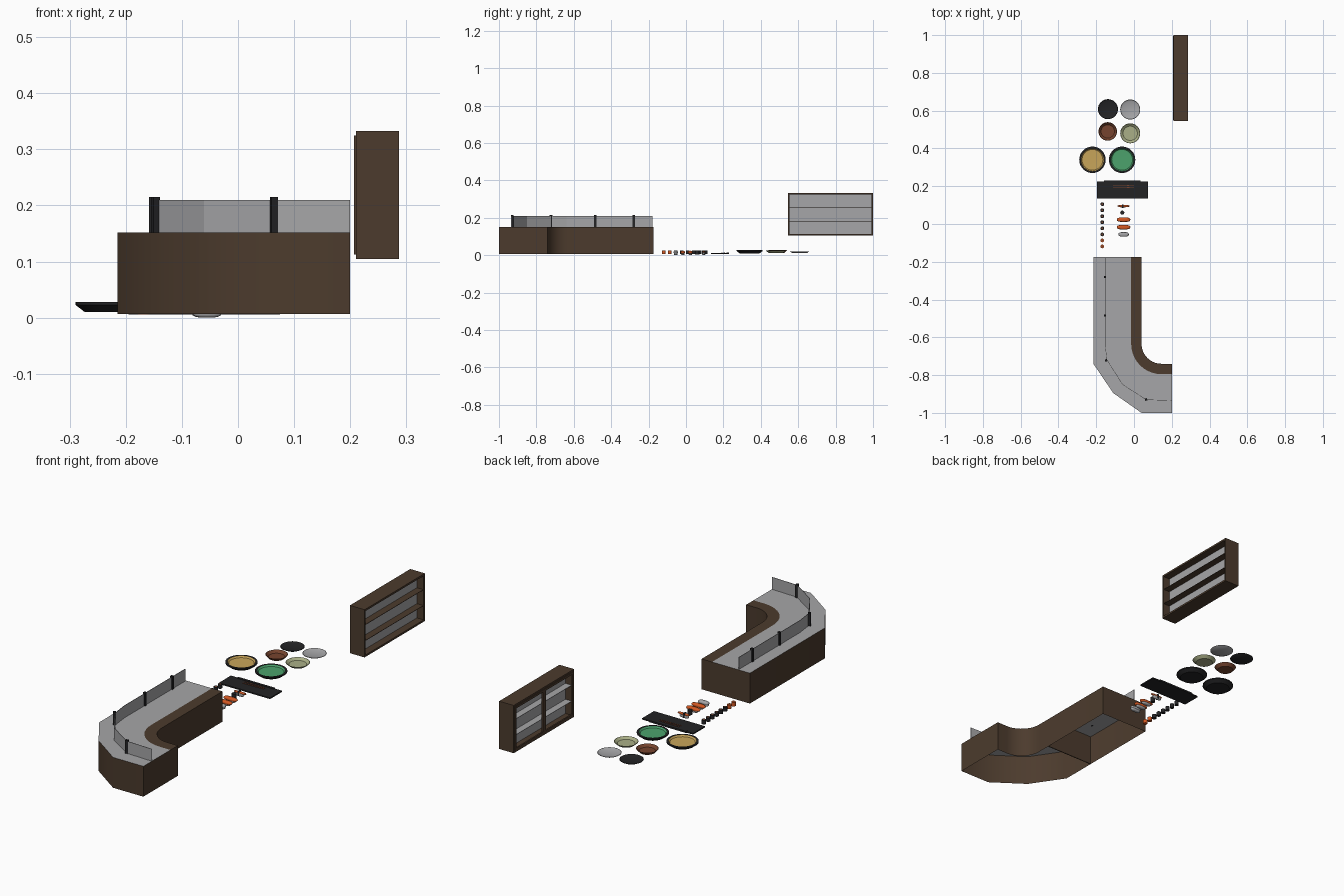
import bpy, bmesh, math
from mathutils import Matrix, Vector

if "Cube" in bpy.data.objects:
    bpy.data.objects.remove(bpy.data.objects["Cube"])


def mat(name, r, g, b):
    m = bpy.data.materials.new(name)
    lin = [((c / 255 + 0.055) / 1.055) ** 2.4 for c in (r, g, b)]
    m.diffuse_color = (*lin, 1)
    m.use_nodes = True
    m.node_tree.nodes["Principled BSDF"].inputs["Base Color"].default_value = m.diffuse_color
    return m


WOOD = mat("dark_wood", 76, 59, 45)
GREY = mat("light_grey", 166, 166, 168)
BLACK = mat("black", 35, 35, 37)
GOLD = mat("gold_glaze", 200, 165, 90)
GREEN = mat("green_glaze", 76, 162, 108)
OLIVE = mat("pale_olive", 170, 175, 135)
RUST = mat("red_brown", 118, 68, 46)
ORANGE = mat("orange", 212, 88, 34)


def finish(name, bm, mats, smooth=None):
    me = bpy.data.meshes.new(name)
    bm.to_mesh(me)
    bm.free()
    ob = bpy.data.objects.new(name, me)
    bpy.context.collection.objects.link(ob)
    for m in mats:
        me.materials.append(m)
    if smooth:
        me.shade_smooth()
        me.set_sharp_from_angle(angle=math.radians(smooth))
    return ob


def box(name, x, y, z, m, rot=0):
    """Box from (min, max) pairs, turned about its own vertical axis."""
    bm = bmesh.new()
    size = [b - a for a, b in (x, y, z)]
    mid = Vector([(a + b) / 2 for a, b in (x, y, z)])
    bmesh.ops.create_cube(bm, size=1, matrix=Matrix.Translation(mid) @
                          Matrix.Rotation(rot, 4, 'Z') @ Matrix.Diagonal((*size, 1)))
    return finish(name, bm, [m])


def lathe(name, x, y, profile, bands, mats, n=32):
    """Revolve (radius, z) points; bands gives the material slot of each segment."""
    bm = bmesh.new()
    rings = []
    for r, z in profile:
        if r == 0:
            rings.append([bm.verts.new((x, y, z))] * n)
        else:
            rings.append([bm.verts.new((x + r * math.cos(math.tau * i / n),
                                        y + r * math.sin(math.tau * i / n), z)) for i in range(n)])
    for a, b, k in zip(rings, rings[1:], bands):
        for i in range(n):
            j = (i + 1) % n
            f = bm.faces.new(list(dict.fromkeys((a[i], a[j], b[j], b[i]))))
            f.material_index = k
    bmesh.ops.recalc_face_normals(bm, faces=bm.faces)
    return finish(name, bm, mats, 35)


# --- Counter: hollow L-shaped body with a grey top and wooden inner border
Z0, Z1 = 0.007, 0.152
END = -0.175
outer = [(-0.215, END), (-0.215, -0.74), (-0.11, -0.895), (0.04, -1.0), (0.2, -1.0)]


def inner_edge(r):
    c = (0.145, -0.635)
    arc = [(c[0] + r * math.cos(a), c[1] + r * math.sin(a))
           for a in (math.pi + math.pi / 2 * i / 10 for i in range(11))]
    return [(c[0] - r, END)] + arc + [(0.2, c[1] - r)]


edge, split = inner_edge(0.105), inner_edge(0.16)
bm = bmesh.new()


def verts(points, z):
    return [bm.verts.new((px, py, z)) for px, py in points]


o_top, s_top, e_top = verts(outer, Z1), verts(split, Z1), verts(edge, Z1)
f = bm.faces.new(o_top + s_top[::-1])
f.material_index = 1
for i in range(len(edge) - 1):
    bm.faces.new((s_top[i], s_top[i + 1], e_top[i + 1], e_top[i]))
o_bot, e_bot = verts(outer, Z0), verts(edge, Z0)
for top, bot in ((o_top, o_bot), (e_top, e_bot)):
    for i in range(len(top) - 1):
        bm.faces.new((top[i], top[i + 1], bot[i + 1], bot[i]))
for k in (0, -1):
    bm.faces.new((o_top[k], s_top[k], e_top[k], e_bot[k], o_bot[k]))
bmesh.ops.recalc_face_normals(bm, faces=bm.faces)
finish("counter_body", bm, [WOOD, GREY], 40)
box("counter_partition", (-0.214, 0.039), (-0.57, -0.566), (Z0, Z1 - 0.001), WOOD)

# --- Guard screen and its posts
path = [(-0.153, -0.18), (-0.153, -0.64), (-0.143, -0.72), (-0.06, -0.85),
        (0.065, -0.93), (0.2, -0.935)]
bm = bmesh.new()
lo, hi = verts(path, Z1), verts(path, 0.21)
for i in range(len(path) - 1):
    bm.faces.new((lo[i], lo[i + 1], hi[i + 1], hi[i]))
screen = finish("guard_screen", bm, [GREY])
mod = screen.modifiers.new("thickness", 'SOLIDIFY')
mod.thickness = 0.002
mod.offset = 0
for i, (px, py, a) in enumerate([(-0.153, -0.28, 0), (-0.153, -0.485, 0),
                                 (-0.147, -0.722, 0.4), (0.064, -0.929, 0.25)]):
    box(f"screen_post_{i + 1}", (px - 0.006, px + 0.006), (py - 0.006, py + 0.006),
        (Z1, 0.215), BLACK, a)

# --- Wall cabinet: open frame, thin middle panel, shelves and door frames
X0, X1, Y0, Y1, B, T, W = 0.21, 0.287, 0.545, 1.0, 0.105, 0.333, 0.009
for nm, z in (("bottom", (B, B + W)), ("top", (T - W, T))):
    box(f"cabinet_{nm}", (X0, X1), (Y0, Y1), z, WOOD)
for nm, y in (("front_side", (Y0, Y0 + W)), ("back_side", (Y1 - W, Y1))):
    box(f"cabinet_{nm}", (X0, X1), y, (B + W, T - W), WOOD)
box("cabinet_panel", (0.249, 0.251), (Y0 + W, Y1 - W), (B + W, T - W), GREY)
for i in (1, 2):
    z = B + (T - B) * i / 3
    box(f"cabinet_shelf_{i}", (X0 + 0.006, 0.249), (Y0 + W, Y1 - W), (z - 0.001, z + 0.001), GREY)
    box(f"cabinet_ledge_{i}", (0.251, X1 - 0.002), (Y0 + W, Y1 - W), (z - 0.001, z + 0.001), WOOD)
for i in range(2):
    a = Y0 + 0.006 + i * 0.222
    b = a + 0.221
    za, zb = B + 0.008, T - 0.008
    for nm, y, z in (("left", (a, a + 0.011), (za, zb)), ("right", (b - 0.011, b), (za, zb)),
                     ("low", (a + 0.011, b - 0.011), (za, za + 0.011)),
                     ("high", (a + 0.011, b - 0.011), (zb - 0.011, zb))):
        box(f"door_{i + 1}_{nm}_rail", (0.207, 0.214), y, z, WOOD)

# --- Dishes
for nm, x, y, m in (("gold_plate", -0.22, 0.34, GOLD), ("green_plate", -0.063, 0.34, GREEN)):
    r = 0.07
    lathe(nm, x, y, [(0, 0.01), (0.053, 0.01), (r, 0.023), (r, 0.028), (r - 0.009, 0.028),
                     (r - 0.015, 0.021), (0, 0.02)], [0, 0, 0, 0, 1, 1], [BLACK, m])
for nm, x, y, r, h, m in (("red_brown_bowl", -0.139, 0.49, 0.049, 0.016, RUST),
                          ("olive_dish", -0.02, 0.48, 0.053, 0.014, OLIVE),
                          ("black_dish", -0.138, 0.608, 0.053, 0.009, BLACK),
                          ("grey_dish", -0.02, 0.606, 0.053, 0.009, GREY)):
    b = 0.012
    lathe(nm, x, y, [(0, b), (r * 0.72, b), (r, b + h - 0.001), (r - 0.002, b + h),
                     (r * 0.72, b + 0.004), (0, b + 0.004)], [0] * 5, [m])

# --- Serving tray with thin sticks
box("tray", (-0.195, 0.075), (0.135, 0.225), (0.006, 0.012), BLACK)
box("tray_back_rim", (-0.16, 0.035), (0.217, 0.229), (0.006, 0.014), BLACK)
for i in range(2):
    box(f"stick_{i + 1}", (-0.11, 0.0), (0.191 + i * 0.012, 0.194 + i * 0.012),
        (0.012, 0.0145), RUST, 0.03 * (1 - 2 * i))

# --- Row of small rolls: dark wrap, coloured filling
for i in range(8):
    y = 0.105 - i * 0.032
    wrap, fill = (BLACK, GREY) if i < 6 else (ORANGE, RUST)
    lathe(f"roll_{i + 1}", -0.168, y, [(0, 0.006), (0.01, 0.006), (0.01, 0.025),
                                       (0.005, 0.025), (0.004, 0.0245), (0, 0.0245)],
          [0, 0, 0, 1, 1], [wrap, RUST if i < 6 else fill], 12)


# --- Rice pieces with toppings
def pebble(name, x, y, z, sx, sy, sz, m):
    bm = bmesh.new()
    bmesh.ops.create_uvsphere(bm, u_segments=16, v_segments=8, radius=1)
    for v in bm.verts:  # squared-off ellipsoid
        v.co = [math.copysign(abs(c) ** 0.7, c) * s + o
                for c, s, o in zip(v.co, (sx, sy, sz), (x, y, z))]
    return finish(name, bm, [m], 60)


for i, (y, top) in enumerate([(0.023, ORANGE), (-0.017, ORANGE), (-0.055, GREY)]):
    pebble(f"rice_{i + 1}", -0.055, y, 0.009, 0.026, 0.01, 0.009, GREY)
    s = 0.036 if top is ORANGE else 0.028
    pebble(f"topping_{i + 1}", -0.055, y, 0.016, s, 0.012, 0.008, top)
pebble("prawn_rice", -0.058, 0.095, 0.009, 0.024, 0.007, 0.009, GREY)
pebble("prawn_topping", -0.055, 0.095, 0.018, 0.032, 0.006, 0.005, ORANGE)
box("prawn_band", (-0.064, -0.056), (0.086, 0.104), (0.004, 0.025), BLACK)
lathe("small_roll", -0.062, 0.06, [(0, 0.004), (0.011, 0.004), (0.011, 0.026), (0, 0.026)],
      [0, 0, 0], [BLACK], 12)
